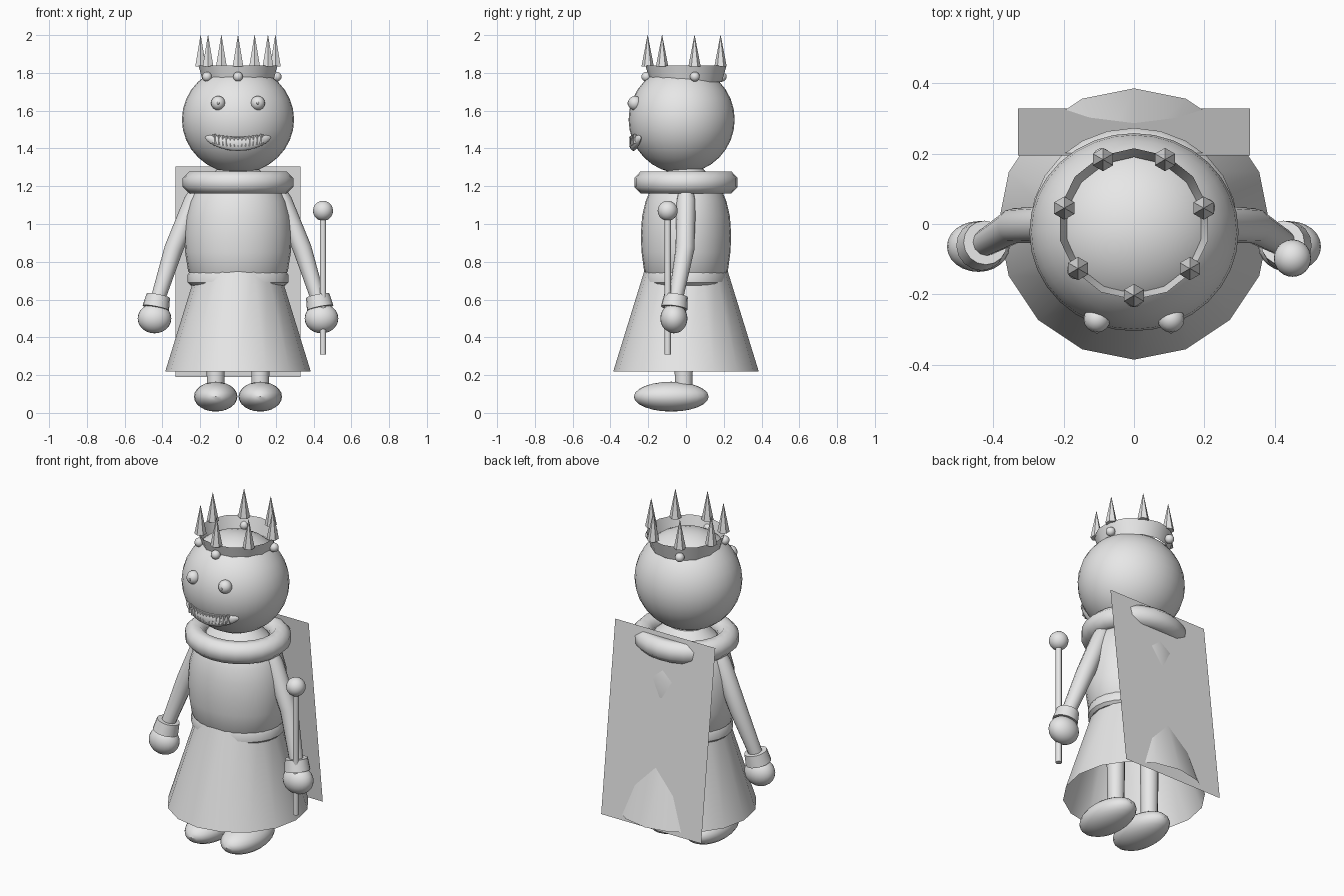
import bpy, bmesh, math
from mathutils import Vector, Matrix

cube = bpy.data.objects.get("Cube")
if cube:
    bpy.data.objects.remove(cube, do_unlink=True)

grey = bpy.data.materials.new("plain_grey")
grey.use_nodes = True
grey.diffuse_color = (0.8, 0.8, 0.8, 1)
grey.node_tree.nodes["Principled BSDF"].inputs["Base Color"].default_value = (0.8, 0.8, 0.8, 1)


def finish(name, bm, angle=35):
    bmesh.ops.recalc_face_normals(bm, faces=bm.faces)
    mesh = bpy.data.meshes.new(name)
    bm.to_mesh(mesh)
    bm.free()
    mesh.materials.append(grey)
    ob = bpy.data.objects.new(name, mesh)
    bpy.context.collection.objects.link(ob)
    bpy.ops.object.select_all(action='DESELECT')
    ob.select_set(True)
    bpy.context.view_layer.objects.active = ob
    bpy.ops.object.shade_smooth_by_angle(angle=math.radians(angle))
    return ob


def ball(name, center, size, segments=24):
    bm = bmesh.new()
    m = Matrix.Translation(center) @ Matrix.Diagonal((*size, 1))
    bmesh.ops.create_uvsphere(bm, u_segments=segments, v_segments=segments // 2, radius=1, matrix=m)
    return finish(name, bm)


def tube(name, points, radii, sides=12, caps=True, squash=1):
    """Loft round sections along a path; squash narrows the sections in y."""
    bm = bmesh.new()
    pts = [Vector(p) for p in points]
    rings = []
    for i, (p, r) in enumerate(zip(pts, radii)):
        along = (pts[min(i + 1, len(pts) - 1)] - pts[max(i - 1, 0)]).normalized()
        u = Vector((0, 1, 0))
        u = (u - along * u.dot(along)).normalized()
        v = along.cross(u)
        ring = []
        for k in range(sides):
            a = math.tau * k / sides
            ring.append(bm.verts.new(p + u * r * squash * math.cos(a) + v * r * math.sin(a)))
        rings.append(ring)
    for low, high in zip(rings, rings[1:]):
        for k in range(sides):
            j = (k + 1) % sides
            bm.faces.new((low[k], low[j], high[j], high[k]))
    if caps:
        bm.faces.new(rings[0])
        bm.faces.new(rings[-1])
    return finish(name, bm)


def lathe(name, profile, sides, caps=False, squash=1):
    return tube(name, [(0, 0, z) for r, z in profile], [r for r, z in profile], sides, caps, squash)


# Body: torso, belt, open skirt
lathe("torso", [(0.2, 0.66), (0.264, 0.75), (0.28, 0.85), (0.285, 0.94), (0.277, 1.04),
                (0.255, 1.12), (0.225, 1.18), (0.17, 1.24), (0.11, 1.29)], 28, True, 0.84)
lathe("belt", [(0.25, 0.675), (0.267, 0.69), (0.267, 0.73), (0.255, 0.75)], 24, True, 0.83)
lathe("skirt", [(0.385, 0.22), (0.215, 0.77)], 16)

# Collar ring
bm = bmesh.new()
rings = []
for i in range(24):
    a = math.tau * i / 24
    ring = []
    for k in range(8):
        b = math.tau * (k + 0.5) / 8
        r = 0.235 + 0.063 * math.cos(b)
        ring.append(bm.verts.new((r * math.cos(a), 0.93 * r * math.sin(a), 1.22 + 0.063 * math.sin(b))))
    rings.append(ring)
for i in range(24):
    p, q = rings[i], rings[(i + 1) % 24]
    for k in range(8):
        j = (k + 1) % 8
        bm.faces.new((p[k], q[k], q[j], p[j]))
finish("collar", bm, 50)

# Cape: a thin sheet leaning outwards at the hem
bm = bmesh.new()
bm.faces.new([bm.verts.new(c) for c in ((-0.33, 0.328, 0.19), (0.33, 0.328, 0.19),
                                        (0.33, 0.195, 1.305), (-0.33, 0.195, 1.305))])
finish("cape", bm)

# Head and eyes
ball("head", (0, -0.023, 1.553), (0.297, 0.281, 0.285), 32)
for side, word in ((1, "left"), (-1, "right")):
    ball(word + "_eye", (side * 0.105, -0.27, 1.64), (0.038, 0.038, 0.038), 16)
    ball(word + "_pupil", (side * 0.105, -0.305, 1.64), (0.008, 0.006, 0.008), 8)


# Grinning mouth bent around the face
def bend(x, y, z):
    return (x, y + 1.3 * x * x, z + 1.0 * x * x)


bm = bmesh.new()
bmesh.ops.create_uvsphere(bm, u_segments=24, v_segments=12, radius=1)
for v in bm.verts:
    v.co = bend(v.co.x * 0.175, -0.278 + v.co.y * 0.022, 1.427 + v.co.z * 0.04)
finish("mouth", bm)
for row, base, tip, count in (("upper", 1.46, 1.425, 13), ("lower", 1.41, 1.46, 13)):
    for i in range(count):
        x = -0.125 + 0.25 * i / (count - 1)
        tube(f"{row}_tooth_{i}", [bend(x, -0.29, base), bend(x, -0.295, tip)], [0.011, 0.001], 6)

# Crown band, spikes and jewels
lathe("crown_band", [(0.19, 1.752), (0.215, 1.84)], 14)
for i in range(7):
    a = math.tau * i / 7
    x, y = math.sin(a), -math.cos(a)
    tube(f"crown_spike_{i}", [(0.203 * x, 0.203 * y, 1.833), (0.203 * x, 0.203 * y, 2.0)], [0.033, 0.0008], 6)
    if i % 2 == 0:
        ball(f"crown_jewel_{i}", (0.21 * x, 0.21 * y, 1.78), (0.026, 0.026, 0.026), 16)

# Arms, hands, legs and feet
for s, word in ((1, "left"), (-1, "right")):
    tube(word + "_arm", [(s * 0.215, 0, 1.175), (s * 0.235, 0, 1.12), (s * 0.34, -0.005, 0.87),
                         (s * 0.425, -0.055, 0.6)], [0.04, 0.052, 0.05, 0.038])
    tube(word + "_cuff", [(s * 0.435, -0.062, 0.555), (s * 0.422, -0.053, 0.62)], [0.071, 0.063], 16)
    ball(word + "_hand", (s * 0.442, -0.064, 0.5), (0.089, 0.072, 0.079))
    tube(word + "_leg", [(s * 0.118, -0.012, 0.1), (s * 0.118, -0.012, 0.7)], [0.046, 0.055])
    ball(word + "_foot", (s * 0.118, -0.078, 0.086), (0.115, 0.198, 0.079))

# Staff held in the left hand
tube("staff", [(0.45, -0.097, 0.31), (0.45, -0.097, 1.06)], [0.017, 0.017])
ball("staff_knob", (0.45, -0.097, 1.07), (0.053, 0.053, 0.053))
